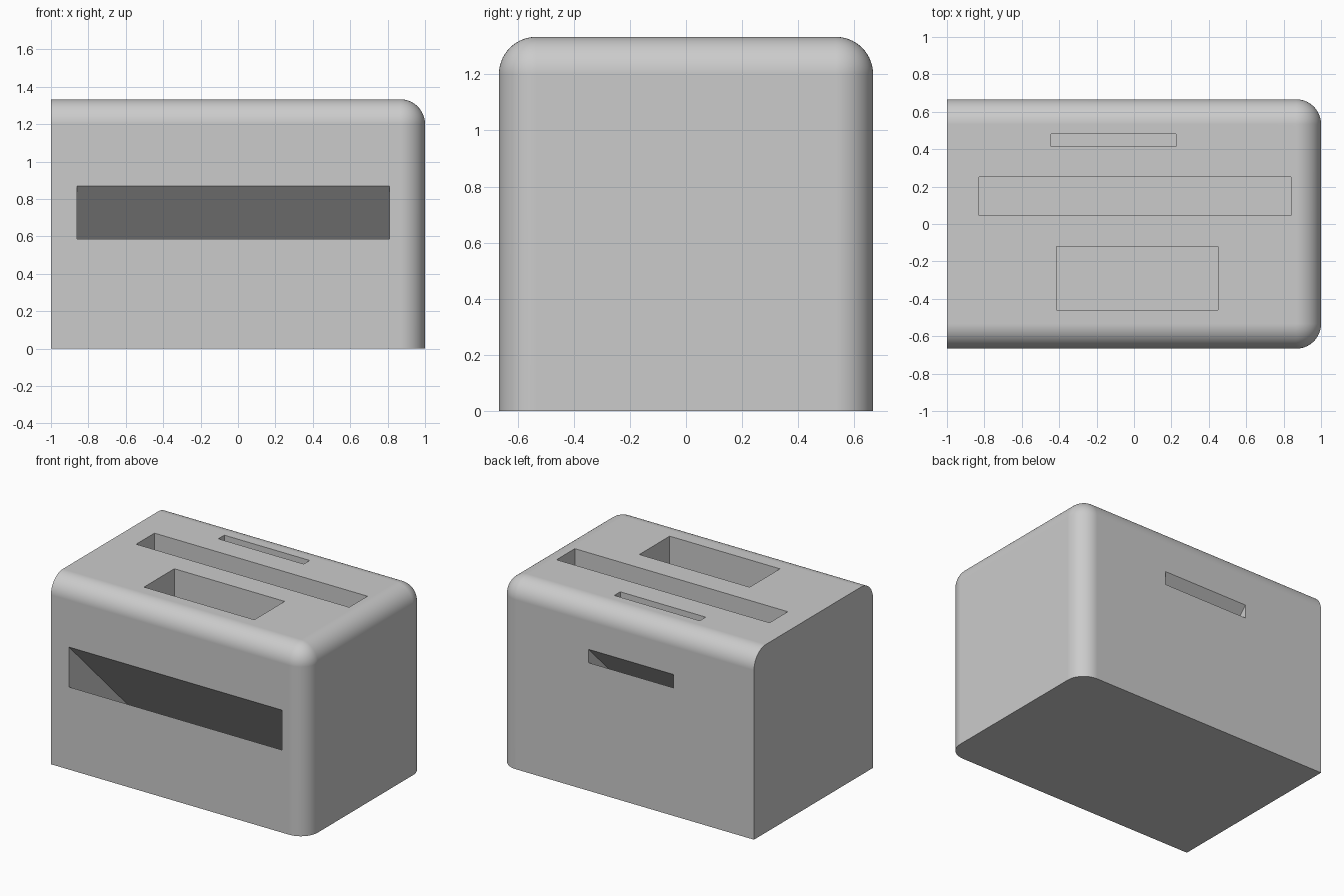
import bpy
import bmesh
import math

if "Cube" in bpy.data.objects:
    bpy.data.objects.remove(bpy.data.objects["Cube"], do_unlink=True)

HALF_Y = 2 / 3
TOP = 4 / 3
RADIUS = 0.133

grey = bpy.data.materials.new("light grey plastic")
grey.use_nodes = True
grey.diffuse_color = (0.6, 0.6, 0.6, 1)
grey.node_tree.nodes["Principled BSDF"].inputs["Base Color"].default_value = (0.6, 0.6, 0.6, 1)


def block(name, size, centre, tilt=0):
    """Box of the given size, tilted about x."""
    bpy.ops.mesh.primitive_cube_add(size=1, location=centre, rotation=(tilt, 0, 0))
    obj = bpy.context.object
    obj.name = name
    obj.scale = size
    obj.data.materials.append(grey)
    return obj


# Body: rounded on top and at the +x end, flat underneath and at the -x end
body = block("holder_body", (2, 2 * HALF_Y, TOP), (0, 0, TOP / 2))
bpy.ops.object.transform_apply(location=True, rotation=True, scale=True)
bm = bmesh.new()
bm.from_mesh(body.data)
rounded = [e for e in bm.edges
           if not all(v.co.x < -0.9 for v in e.verts)
           and not all(v.co.z < 0.1 for v in e.verts)]
bmesh.ops.bevel(bm, geom=rounded, offset=RADIUS, segments=14, profile=0.5, affect='EDGES')
bm.to_mesh(body.data)
bm.free()

cutters = []


def top_slot(name, x0, x1, y0, y1, depth):
    """Upright pocket opening through the top."""
    height = depth + 0.2
    cutters.append(block(name, (x1 - x0, y1 - y0, height),
                         ((x0 + x1) / 2, (y0 + y1) / 2, TOP - depth + height / 2)))


def sloped_slot(name, x0, x1, z_top, thick, depth, side):
    """Pocket sinking inwards at 45 degrees; side is -1 for front, 1 for back."""
    c = math.sqrt(0.5)
    over = 0.4
    # middle of the upper wall, then half a thickness below it
    along = (depth - over) / 2
    y = side * (HALF_Y - along * c - thick / 2 * c)
    z = z_top - along * c - thick / 2 * c
    cutters.append(block(name, (x1 - x0, depth + over, thick),
                         ((x0 + x1) / 2, y, z), side * math.pi / 4))


top_slot("wide_top_slot", -0.83, 0.84, 0.045, 0.25, 0.67)
top_slot("square_top_slot", -0.415, 0.45, -0.46, -0.12, 0.6)
top_slot("thin_top_slot", -0.445, 0.225, 0.415, 0.482, 0.5)
sloped_slot("front_sloped_slot", -0.86, 0.81, 0.727, 0.2, 0.8, -1)
sloped_slot("back_sloped_slot", -0.37, 0.297, 0.955, 0.067, 0.5, 1)

# Cut the slots and remove the cutters
bpy.ops.object.select_all(action='DESELECT')
bpy.context.view_layer.objects.active = body
body.select_set(True)
for cutter in cutters:
    cutter.hide_render = True
    mod = body.modifiers.new(cutter.name, 'BOOLEAN')
    mod.operation = 'DIFFERENCE'
    mod.solver = 'EXACT'
    mod.object = cutter
    bpy.ops.object.modifier_apply(modifier=mod.name)
for cutter in cutters:
    bpy.data.objects.remove(cutter, do_unlink=True)

# Smooth rounded edges, flat large faces
bpy.ops.object.shade_smooth_by_angle(angle=math.radians(30))
weighted = body.modifiers.new("Weighted normals", 'WEIGHTED_NORMAL')
weighted.keep_sharp = True
